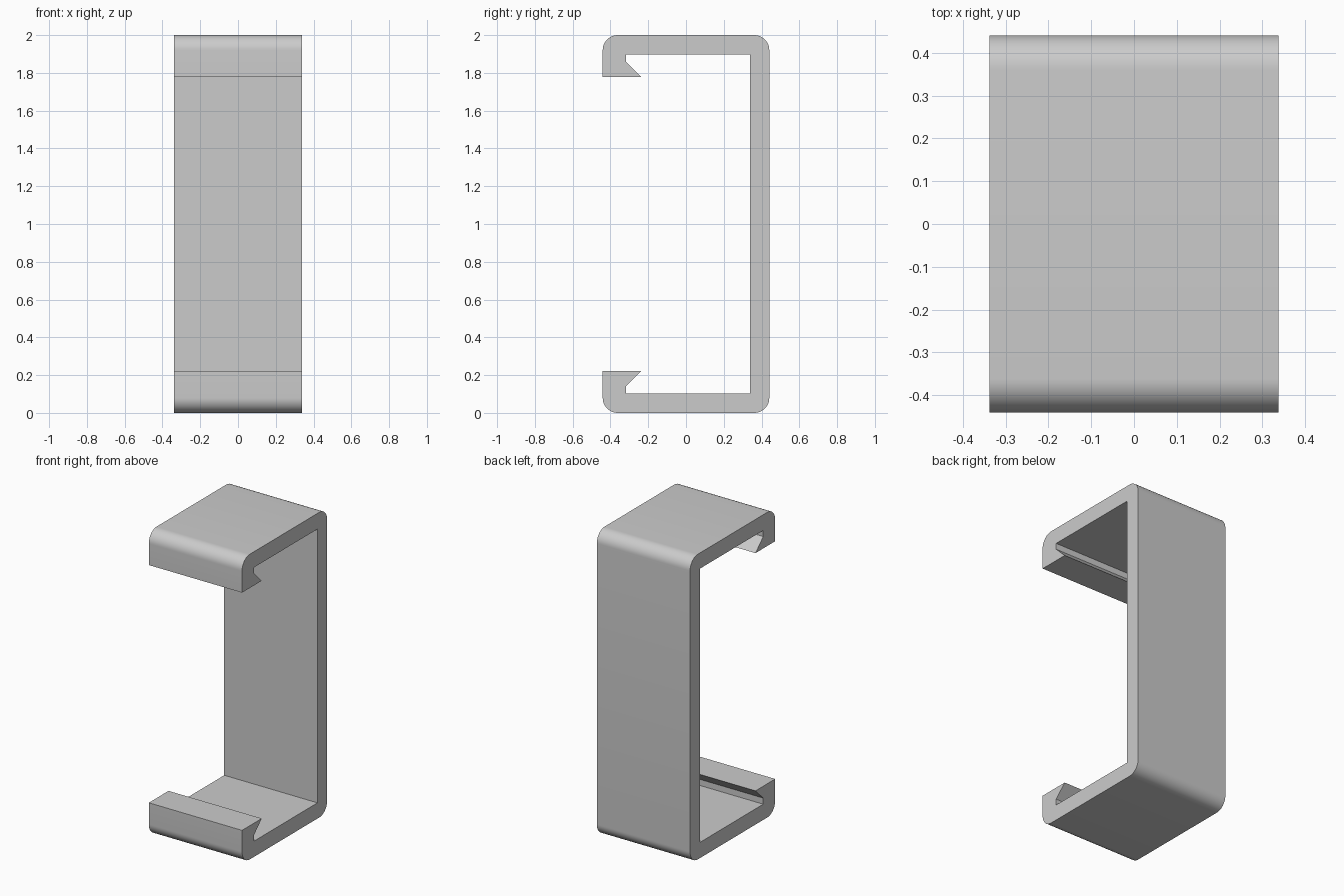
import bpy, bmesh, math

cube = bpy.data.objects.get("Cube")
if cube:
    bpy.data.objects.remove(cube, do_unlink=True)

HALF_WIDTH = 0.338
HALF_DEPTH = 0.441
HEIGHT = 2.0
RADIUS = 0.08
STEPS = 12

# Plain grey plastic
grey = bpy.data.materials.new("grey plastic")
grey.use_nodes = True
colour = (0.6, 0.6, 0.6, 1)
grey.diffuse_color = colour
grey.node_tree.nodes["Principled BSDF"].inputs["Base Color"].default_value = colour


def corner(cy, cz, start):
    """Quarter circle, running anticlockwise from the start angle."""
    angles = [start + math.pi / 2 * i / STEPS for i in range(STEPS + 1)]
    return [(cy + RADIUS * math.cos(a), cz + RADIUS * math.sin(a)) for a in angles]


# Lower half of the section: barbed lip, floor and rounded corners
inside = [(0.34, 0.103), (-0.317, 0.103), (-0.317, 0.143), (-0.237, 0.221), (-HALF_DEPTH, 0.221)]
outside = (corner(-HALF_DEPTH + RADIUS, RADIUS, math.pi)
           + corner(HALF_DEPTH - RADIUS, RADIUS, 1.5 * math.pi))
lower = inside + outside

# Mirror it upward to close the C-shaped section
section = lower + [(y, HEIGHT - z) for y, z in reversed(lower)]

# Extrude the section across the width
bm = bmesh.new()
side = bm.faces.new([bm.verts.new((-HALF_WIDTH, y, z)) for y, z in section])
extruded = bmesh.ops.extrude_face_region(bm, geom=[side], use_keep_orig=True)
moved = [g for g in extruded["geom"] if isinstance(g, bmesh.types.BMVert)]
bmesh.ops.translate(bm, verts=moved, vec=(2 * HALF_WIDTH, 0, 0))
bmesh.ops.recalc_face_normals(bm, faces=bm.faces)

mesh = bpy.data.meshes.new("clip_bracket")
bm.to_mesh(mesh)
bm.free()
mesh.materials.append(grey)
bracket = bpy.data.objects.new("clip_bracket", mesh)
bpy.context.collection.objects.link(bracket)

# Smooth the rounded corners, keep the other edges sharp
bpy.context.view_layer.objects.active = bracket
bracket.select_set(True)
bpy.ops.object.shade_smooth_by_angle(angle=math.radians(30))
